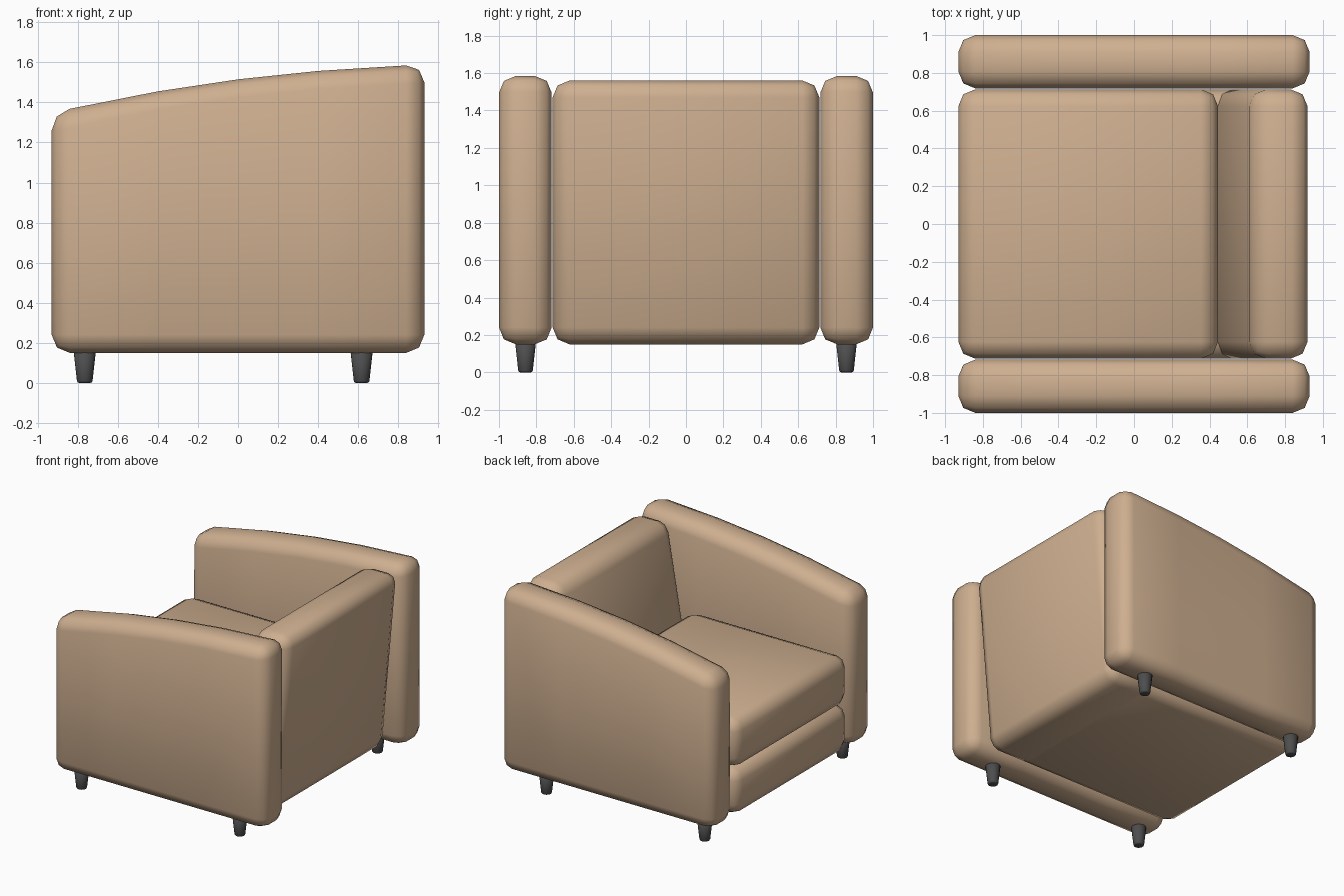
import bpy
import bmesh
from mathutils import Vector

cube = bpy.data.objects.get("Cube")
if cube:
    bpy.data.objects.remove(cube, do_unlink=True)


def make_material(name, colour):
    mat = bpy.data.materials.new(name)
    mat.use_nodes = True
    mat.diffuse_color = (*colour, 1)
    bsdf = mat.node_tree.nodes["Principled BSDF"]
    bsdf.inputs["Base Color"].default_value = (*colour, 1)
    bsdf.inputs["Roughness"].default_value = 0.8
    return mat


fabric = make_material("tan fabric", (0.62, 0.43, 0.28))
dark = make_material("dark grey leg", (0.075, 0.075, 0.078))


def add_object(name, bm, mat):
    bmesh.ops.recalc_face_normals(bm, faces=bm.faces)
    for face in bm.faces:
        face.smooth = True
    mesh = bpy.data.meshes.new(name)
    bm.to_mesh(mesh)
    bm.free()
    mesh.materials.append(mat)
    obj = bpy.data.objects.new(name, mesh)
    bpy.context.collection.objects.link(obj)
    return obj


def cushion(name, profile, y0, y1, cuts=()):
    """Extrude an x-z profile along y and round its edges."""
    bm = bmesh.new()
    face = bm.faces.new([bm.verts.new((x, y0, z)) for x, z in profile])
    extruded = bmesh.ops.extrude_face_region(bm, geom=[face])["geom"]
    verts = [v for v in extruded if isinstance(v, bmesh.types.BMVert)]
    bmesh.ops.translate(bm, verts=verts, vec=(0, y1 - y0, 0))
    # Columns across the sides follow the curved top
    for x in cuts:
        geom = bm.verts[:] + bm.edges[:] + bm.faces[:]
        bmesh.ops.bisect_plane(bm, geom=geom, dist=0.0001,
                               plane_co=Vector((x, 0, 0)), plane_no=Vector((1, 0, 0)))
    bmesh.ops.recalc_face_normals(bm, faces=bm.faces)
    sharp = [e for e in bm.edges if e.calc_face_angle(0) > 0.5]
    bmesh.ops.bevel(bm, geom=sharp, offset=0.09, offset_type='OFFSET',
                    segments=2, profile=0.5, affect='EDGES', clamp_overlap=True)
    return add_object(name, bm, fabric)


def box(x0, x1, z0, z1):
    return [(x0, z0), (x1, z0), (x1, z1), (x0, z1)]


# Arms with a gently curved, rising top
crown = [(0.93, 1.59), (0.4, 1.557), (0, 1.515), (-0.4, 1.455), (-0.93, 1.35)]
arm = [(-0.93, 0.15), (0.93, 0.15)] + crown
columns = [x for x, z in crown[1:-1]]
cushion("right_arm", arm, -1, -0.718, columns)
cushion("left_arm", arm, 0.718, 1, columns)

# Base, seat cushion and tapered leaning back
half = 0.713
cushion("base", box(-0.93, 0.7, 0.151, 0.52), -half, half)
cushion("seat_cushion", box(-0.93, 0.445, 0.52, 0.91), -half, half)
cushion("backrest", [(0.38, 0.15), (0.8, 0.15), (0.927, 1.56), (0.625, 1.56)], -half, half)


# Tapered round legs with a rounded foot
def leg(name, x, y):
    bm = bmesh.new()
    bmesh.ops.create_cone(bm, cap_ends=True, segments=24, radius1=0.038,
                          radius2=0.06, depth=0.2)
    bmesh.ops.translate(bm, verts=bm.verts, vec=(x, y, 0.1))
    foot = [e for e in bm.edges if all(v.co.z < 0.01 for v in e.verts)]
    bmesh.ops.bevel(bm, geom=foot, offset=0.01, segments=2, profile=0.5, affect='EDGES')
    return add_object(name, bm, dark)


for side, y in (("right", -0.858), ("left", 0.858)):
    for end, x in (("front", -0.765), ("rear", 0.617)):
        leg(f"{side}_{end}_leg", x, y)
